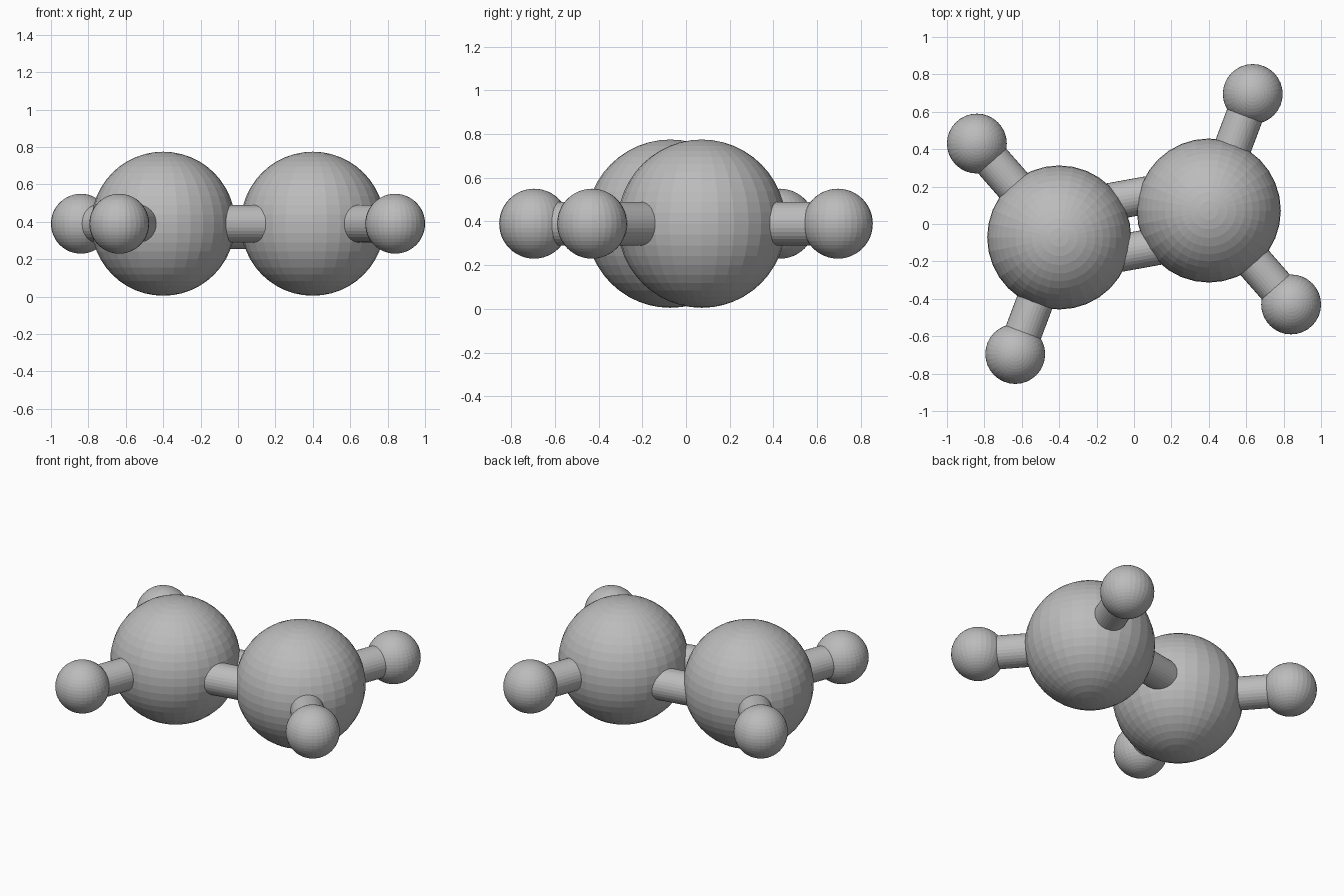
import bpy
from mathutils import Vector

cube = bpy.data.objects.get("Cube")
if cube:
    bpy.data.objects.remove(cube, do_unlink=True)

grey = bpy.data.materials.new("mid grey")
grey.use_nodes = True
colour = (0.5, 0.5, 0.5, 1)
grey.diffuse_color = colour
grey.node_tree.nodes["Principled BSDF"].inputs["Base Color"].default_value = colour

HEIGHT = 0.39
ROD_RADIUS = 0.1


def finish(name):
    obj = bpy.context.object
    obj.name = name
    obj.data.materials.append(grey)


def ball(name, centre, radius):
    bpy.ops.mesh.primitive_uv_sphere_add(
        segments=32, ring_count=24, radius=radius, location=centre)
    finish(name)


def rod(name, start, end):
    axis = end - start
    bpy.ops.mesh.primitive_cylinder_add(
        vertices=32, radius=ROD_RADIUS, depth=axis.length,
        location=(start + end) / 2,
        rotation=axis.to_track_quat('Z', 'Y').to_euler())
    finish(name)


# Each half is the other turned half a circle about the vertical axis
for side, turn in (("left", 1), ("right", -1)):
    def place(x, y):
        return Vector((turn * x, turn * y, HEIGHT))

    core = place(0.4, 0.072)
    ball(side + "_large_ball", core, 0.385)

    # Two small balls, each joined to the large one by a rod
    for label, x, y in (("inner", 0.635, 0.695), ("outer", 0.84, -0.43)):
        tip = place(x, y)
        ball(f"{side}_{label}_small_ball", tip, 0.16)
        rod(f"{side}_{label}_rod", core, tip)

# Pair of parallel rods between the large balls, the back one slightly lower
along = Vector((0.4, 0.072, 0))
across = Vector((-along.y, along.x, 0)).normalized()
for name, offset, z in (("front_link_rod", -0.14, HEIGHT),
                        ("back_link_rod", 0.14, HEIGHT - 0.035)):
    middle = across * offset + Vector((0, 0, z))
    rod(name, middle - along * 0.8, middle + along * 0.8)
